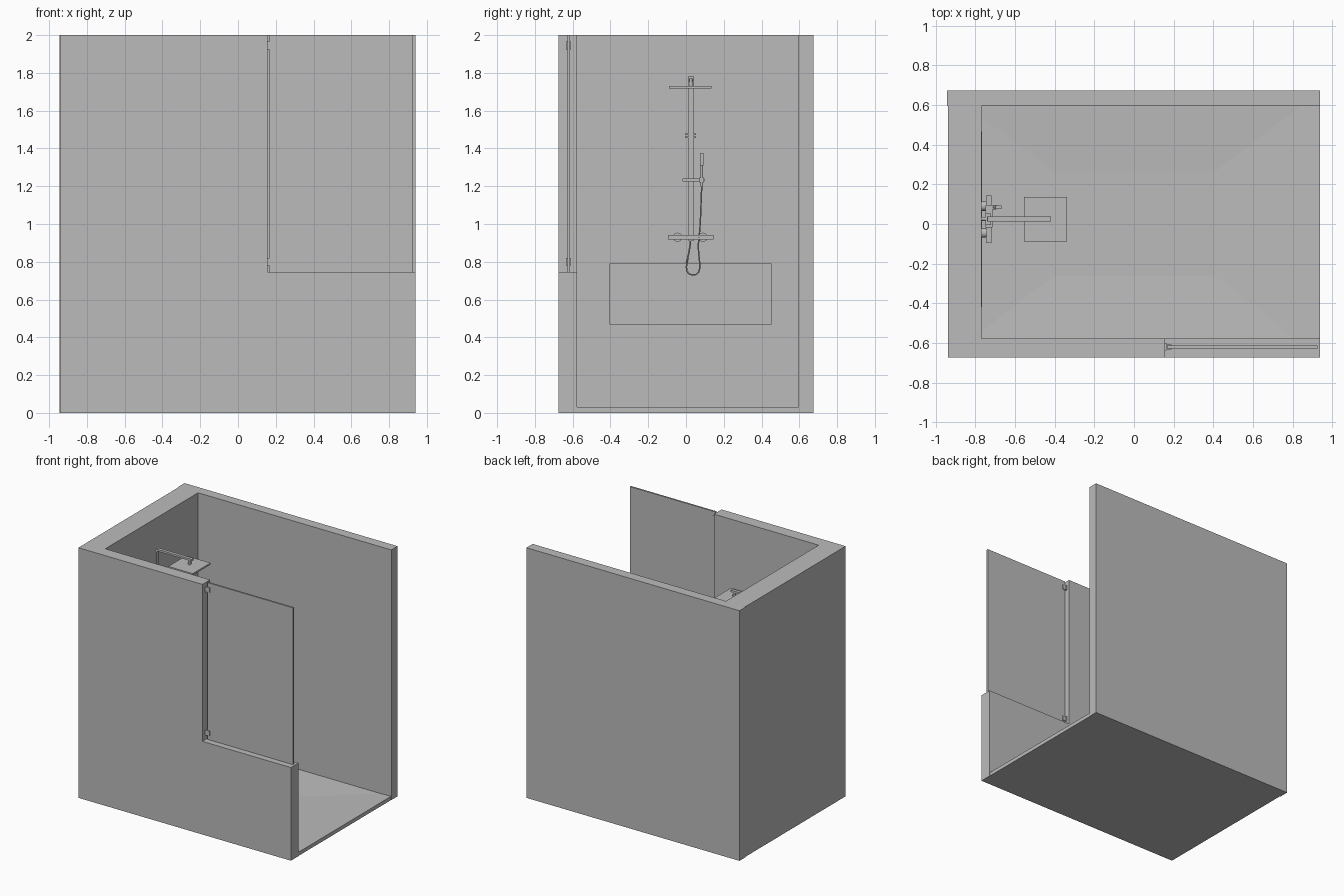
import bpy, bmesh
from mathutils import Vector

cube = bpy.data.objects.get("Cube")
if cube:
    bpy.data.objects.remove(cube, do_unlink=True)

grey = bpy.data.materials.new("plain grey")
grey.use_nodes = True
grey.diffuse_color = (0.5, 0.5, 0.5, 1)
grey.node_tree.nodes["Principled BSDF"].inputs["Base Color"].default_value = grey.diffuse_color


def add(name, bm):
    bmesh.ops.recalc_face_normals(bm, faces=bm.faces)
    mesh = bpy.data.meshes.new(name)
    bm.to_mesh(mesh)
    bm.free()
    mesh.materials.append(grey)
    ob = bpy.data.objects.new(name, mesh)
    bpy.context.collection.objects.link(ob)
    return ob


def box(name, x, y, z):
    """Box from (min, max) ranges."""
    bm = bmesh.new()
    bmesh.ops.create_cube(bm, size=1)
    for v in bm.verts:
        v.co = Vector([r[0] + (c + 0.5) * (r[1] - r[0]) for c, r in zip(v.co, (x, y, z))])
    return add(name, bm)


def prism(name, outline, y):
    """Outline in x and z, extruded along y."""
    bm = bmesh.new()
    face = bm.faces.new([bm.verts.new((px, y[0], pz)) for px, pz in outline])
    out = bmesh.ops.extrude_face_region(bm, geom=[face])["geom"]
    moved = [g for g in out if isinstance(g, bmesh.types.BMVert)]
    bmesh.ops.translate(bm, verts=moved, vec=(0, y[1] - y[0], 0))
    return add(name, bm)


def rod(name, start, end, r, sides=16):
    """Smooth cylinder between two points."""
    a, b = Vector(start), Vector(end)
    bm = bmesh.new()
    bmesh.ops.create_cone(bm, cap_ends=True, segments=sides, radius1=r, radius2=r, depth=(b - a).length)
    bm.transform((b - a).to_track_quat('Z', 'Y').to_matrix().to_4x4())
    bmesh.ops.translate(bm, verts=bm.verts, vec=(a + b) / 2)
    for f in bm.faces:
        f.smooth = len(f.verts) == 4
    return add(name, bm)


def ring_frame(name, x, y, z, hole_y, hole_z):
    """Slab facing x with a rectangular opening, as four boxes in one mesh."""
    bm = bmesh.new()
    ys = (y[0], hole_y[0], hole_y[1], y[1])
    zs = (z[0], hole_z[0], hole_z[1], z[1])
    grid = [[bm.verts.new((x[0], b, c)) for c in zs] for b in ys]
    faces = [bm.faces.new((grid[i][j], grid[i + 1][j], grid[i + 1][j + 1], grid[i][j + 1]))
             for i in range(3) for j in range(3) if (i, j) != (1, 1)]
    out = bmesh.ops.extrude_face_region(bm, geom=faces)["geom"]
    moved = [g for g in out if isinstance(g, bmesh.types.BMVert)]
    bmesh.ops.translate(bm, verts=moved, vec=(x[1] - x[0], 0, 0))
    return add(name, bm)


# Shower tray: rim sloping down to a flat middle
bm = bmesh.new()
rings = [[bm.verts.new((sx * w, sy * d, h)) for sx, sy in ((-1, -1), (1, -1), (1, 1), (-1, 1))]
         for w, d, h in ((0.938, 0.67, 0), (0.938, 0.67, 0.03), (0.41, 0.265, 0.012))]
for low, high in zip(rings, rings[1:]):
    for i in range(4):
        j = (i + 1) % 4
        bm.faces.new((low[i], low[j], high[j], high[i]))
bm.faces.new(rings[0])
bm.faces.new(rings[2])
add("shower_tray", bm)

# Drain cover with slots along its front and back
box("drain_cover", (-0.07, 0.07), (-0.055, 0.055), (0.01, 0.017))
for s in (-1, 1):
    box("drain_rim", (-0.07, 0.07), sorted((s * 0.059, s * 0.066)), (0.01, 0.017))

# Walls
box("back_wall", (-0.945, 0.94), (0.595, 0.674), (0, 2))
prism("front_wall", [(-0.94, 0), (0.94, 0), (0.94, 0.745), (0.157, 0.745), (0.157, 2), (-0.94, 2)],
      (-0.674, -0.577))
niche_y, niche_z = (-0.402, 0.45), (0.467, 0.79)
ring_frame("fittings_wall", (-0.85, -0.77), (-0.577, 0.595), (0, 2), niche_y, niche_z)
box("outer_wall", (-0.94, -0.85), (-0.577, 0.595), (0, 2))
ring_frame("niche_trim", (-0.771, -0.767), (-0.418, 0.467), (0.45, 0.807), niche_y, niche_z)

# Glass panel and its hinges
box("glass_panel", (0.168, 0.927), (-0.628, -0.614), (0.747, 2))
for z in (0.78, 1.925):
    box("hinge_plate", (0.157, 0.163), (-0.638, -0.6), (z, z + 0.04))
    box("hinge_arm", (0.157, 0.19), (-0.614, -0.608), (z, z + 0.04))
    box("hinge_arm_outer", (0.157, 0.19), (-0.634, -0.628), (z, z + 0.04))

# Riser bending into the overhead arm
RX, RY = -0.735, 0.026
prism("riser_and_arm", [(RX - 0.008, 0.91), (RX + 0.006, 0.91), (RX + 0.006, 1.757), (RX + 0.014, 1.767),
                        (-0.42, 1.767), (-0.42, 1.783), (RX + 0.006, 1.783), (RX - 0.004, 1.777),
                        (RX - 0.008, 1.767)], (RY - 0.013, RY + 0.013))
box("shower_head", (-0.555, -0.338), (-0.089, 0.136), (1.717, 1.73))
rod("head_stem", (-0.447, RY, 1.728), (-0.447, RY, 1.769), 0.008)
rod("head_joint", (-0.447, RY, 1.735), (-0.447, RY, 1.75), 0.013)

# Wall bracket for the riser
for z in (1.46, 1.476):
    box("riser_clamp", (-0.75, -0.722), (-0.004, 0.052), (z - 0.004, z + 0.004))
rod("riser_bracket", (-0.772, RY, 1.468), (RX, RY, 1.468), 0.01)

# Mixer bar on two wall flanges
box("mixer_bar", (-0.747, -0.72), (-0.096, 0.145), (0.917, 0.943))
for y in (-0.045, 0.09):
    rod("mixer_flange", (-0.772, y, 0.93), (-0.745, y, 0.93), 0.024, 24)

# Slider and hand shower
box("slider", (-0.75, -0.715), (-0.018, 0.097), (1.225, 1.24))
HY = 0.084
box("handset_holder", (-0.727, -0.695), (HY - 0.012, HY + 0.012), (1.22, 1.245))
rod("handset_handle", (-0.71, HY, 1.2), (-0.69, HY, 1.36), 0.007)
box("handset_head", (-0.7, -0.67), (HY - 0.009, HY + 0.009), (1.31, 1.375))

# Hose hanging in a loop from mixer to handset
curve = bpy.data.curves.new("hose", 'CURVE')
curve.dimensions = '3D'
curve.bevel_depth = 0.004
curve.bevel_resolution = 2
curve.resolution_u = 8
curve.use_fill_caps = True
spline = curve.splines.new('BEZIER')
path = [(RX, 0.022, 0.915), (RX, 0.036, 0.73), (-0.725, 0.066, 0.9), (-0.71, HY, 1.21)]
spline.bezier_points.add(len(path) - 1)
for p, co in zip(spline.bezier_points, path):
    p.co = co
    p.handle_left_type = p.handle_right_type = 'AUTO'
curve.materials.append(grey)
bpy.context.collection.objects.link(bpy.data.objects.new("hose", curve))
